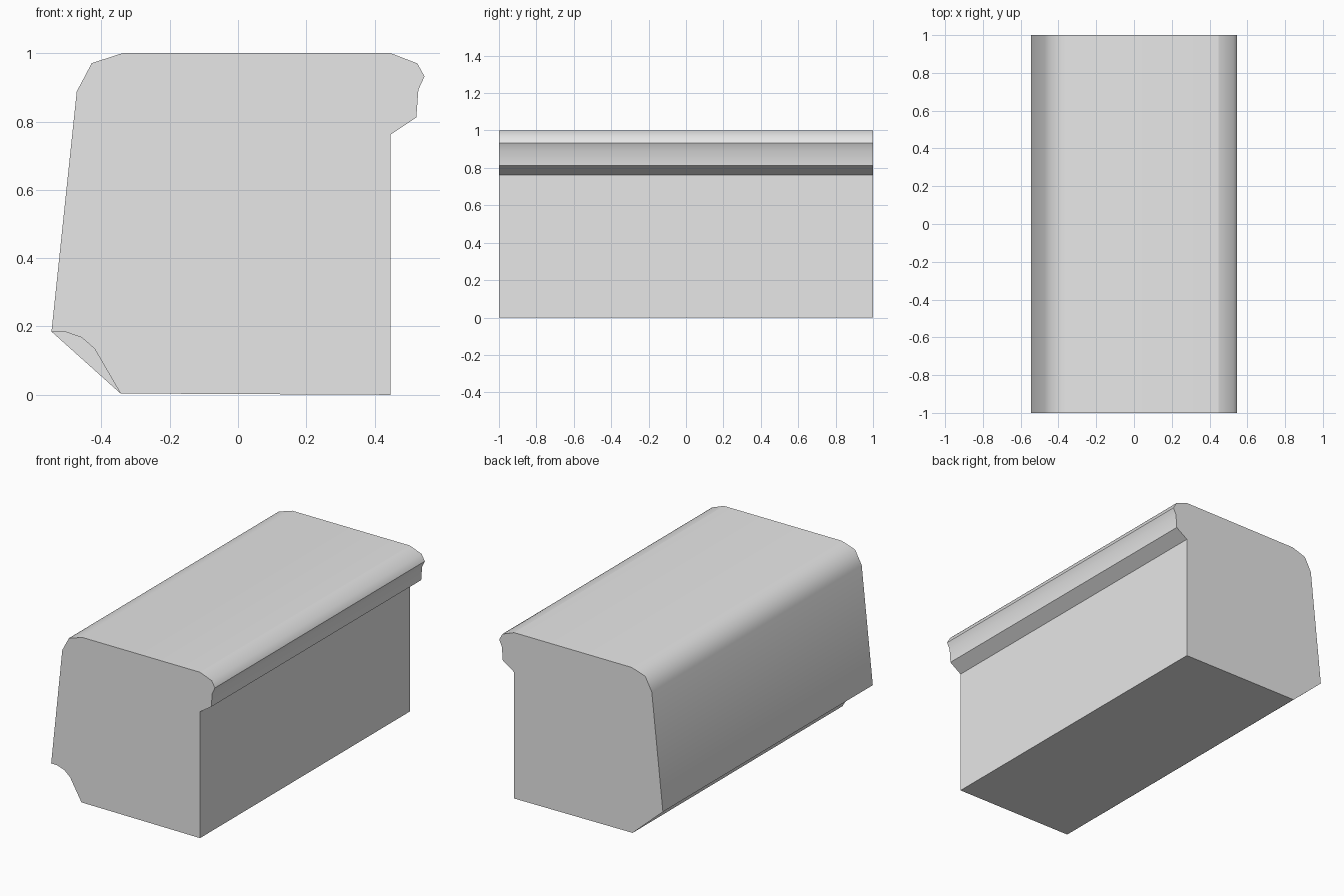
import bpy, bmesh, math

if "Cube" in bpy.data.objects:
    bpy.data.objects.remove(bpy.data.objects["Cube"])

# One plain grey for everything
grey = bpy.data.materials.new("light grey")
grey.use_nodes = True
grey.diffuse_color = (0.8, 0.8, 0.8, 1)
grey.node_tree.nodes["Principled BSDF"].inputs["Base Color"].default_value = (0.8, 0.8, 0.8, 1)

HALF = 1.0
# Cross-section in x, z: hollow under the lip, rounded shoulder, moulded edge, flat back
cove = [(-0.344, 0.004), (-0.42, 0.135), (-0.458, 0.168), (-0.505, 0.184), (-0.546, 0.185)]
shoulder = [(-0.472, 0.888), (-0.428, 0.971), (-0.338, 1.0)]
moulding = [(0.447, 1.0), (0.525, 0.97), (0.546, 0.932), (0.528, 0.893),
            (0.522, 0.812), (0.447, 0.762)]
profile = cove + shoulder + moulding + [(0.447, 0.0)]


def make_object(name, bm):
    mesh = bpy.data.meshes.new(name)
    bm.to_mesh(mesh)
    bm.free()
    mesh.materials.append(grey)
    obj = bpy.data.objects.new(name, mesh)
    bpy.context.collection.objects.link(obj)
    return obj


# Long moulded block: the cross-section pushed along y
bm = bmesh.new()
face = bm.faces.new([bm.verts.new((x, -HALF, z)) for x, z in profile])
out = bmesh.ops.extrude_face_region(bm, geom=[face], use_keep_orig=True)
new_verts = [g for g in out["geom"] if isinstance(g, bmesh.types.BMVert)]
bmesh.ops.translate(bm, verts=new_verts, vec=(0, 2 * HALF, 0))
bmesh.ops.recalc_face_normals(bm, faces=bm.faces[:])
block = make_object("moulded_block", bm)

# Smooth the curves, keep the crisp edges and the crease beside the moulding
bpy.ops.object.select_all(action="DESELECT")
block.select_set(True)
bpy.context.view_layer.objects.active = block
bpy.ops.object.shade_smooth_by_angle(angle=math.radians(50))
verts = block.data.vertices
crease_x, crease_z = moulding[0]
for edge in block.data.edges:
    if all(abs(verts[i].co.x - crease_x) < 0.001 and abs(verts[i].co.z - crease_z) < 0.001
           for i in edge.vertices):
        edge.use_edge_sharp = True

# Thin sheet closing the hollow at the back end, facing forward
bm = bmesh.new()
sheet = bm.faces.new([bm.verts.new((x, HALF, z)) for x, z in cove])
sheet.normal_update()
if sheet.normal.y > 0:
    sheet.normal_flip()
make_object("hollow_end_sheet", bm)
